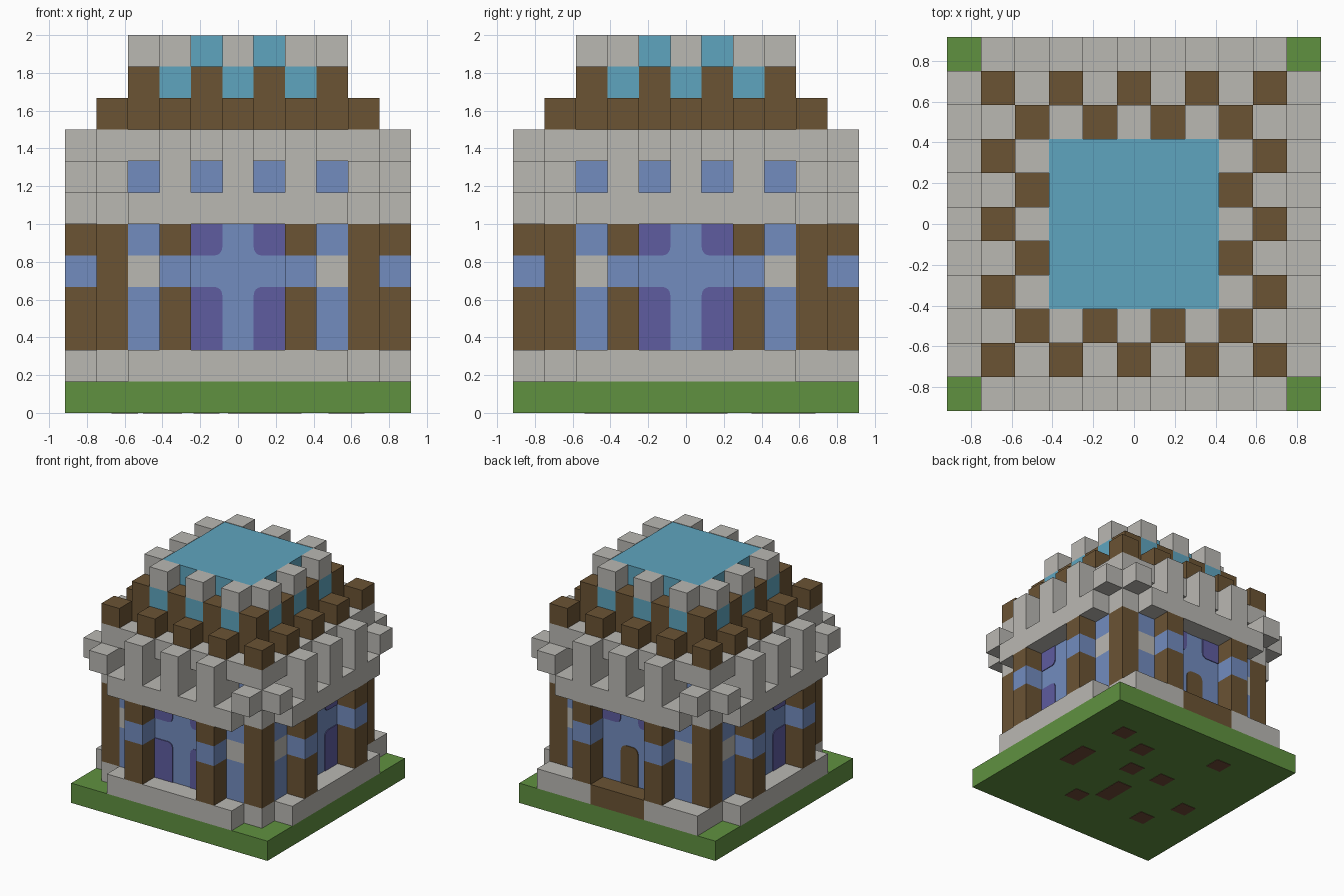
import bpy, bmesh, math
from mathutils import Matrix

old = bpy.data.objects.get("Cube")
if old:
    bpy.data.objects.remove(old)

U = 1 / 6  # one block


def material(name, r, g, b):
    m = bpy.data.materials.new(name)
    m.use_nodes = True
    m.diffuse_color = (r, g, b, 1)
    m.node_tree.nodes["Principled BSDF"].inputs["Base Color"].default_value = (r, g, b, 1)
    return m


STONE = material("pale stone", 0.49, 0.48, 0.45)
WOOD = material("brown wood", 0.147, 0.087, 0.034)
GRASS = material("grass green", 0.117, 0.283, 0.051)
GLASS = material("periwinkle glass", 0.17, 0.262, 0.521)
VIOLET = material("violet panel", 0.114, 0.107, 0.352)
WATER = material("pool blue", 0.114, 0.376, 0.521)
SOIL = material("red soil", 0.16, 0.07, 0.04)


def finish(name, bm, mat):
    bmesh.ops.recalc_face_normals(bm, faces=bm.faces)
    bm.transform(Matrix.Scale(U, 4))
    me = bpy.data.meshes.new(name)
    bm.to_mesh(me)
    bm.free()
    me.materials.append(mat)
    bpy.context.collection.objects.link(bpy.data.objects.new(name, me))


ALL = (0, 1, 2, 3)


def part(name, mat, boxes, turns=ALL):
    """Boxes in block units, repeated by quarter turns."""
    bm = bmesh.new()
    for t in turns:
        for x0, x1, y0, y1, z0, z1 in boxes:
            m = (Matrix.Rotation(t * math.pi / 2, 4, 'Z')
                 @ Matrix.Translation(((x0 + x1) / 2, (y0 + y1) / 2, (z0 + z1) / 2))
                 @ Matrix.Diagonal((x1 - x0, y1 - y0, z1 - z0, 1)))
            bmesh.ops.create_cube(bm, size=1, matrix=m)
    finish(name, bm, mat)


def row(columns, ring, z0, z1, depth=1):
    """Blocks on the front side of a square ring."""
    return [(i - .5, i + .5, -ring - .5, -ring - .5 + depth, z0, z1) for i in columns]


def square(half, z0, z1):
    return [(-half, half, -half, half, z0, z1)]


def panels(name, mat, rects, turns, radius):
    """Thin wall panels (x0, x1, z0, z1, rounded corner indices)."""
    bm = bmesh.new()
    for t in turns:
        for x0, x1, z0, z1, rounded in rects:
            vs = [bm.verts.new((x, -4.54, z)) for x, z in
                  ((x0, z0), (x1, z0), (x1, z1), (x0, z1))]
            before = set(bm.verts) - set(vs)
            f = bm.faces.new(vs)
            bmesh.ops.bevel(bm, geom=[vs[k] for k in rounded], offset=radius,
                            segments=4, profile=.5, affect='VERTICES')
            f = [g for g in bm.faces if not (set(g.verts) & before)]
            ext = bmesh.ops.extrude_face_region(bm, geom=f, use_keep_orig=True)
            new = [v for v in ext["geom"] if isinstance(v, bmesh.types.BMVert)]
            bmesh.ops.translate(bm, verts=new, vec=(0, .04, 0))
            bmesh.ops.rotate(bm, verts=[v for v in bm.verts if v not in before],
                             matrix=Matrix.Rotation(t * math.pi / 2, 3, 'Z'))
    finish(name, bm, mat)


EVEN = (-2, 0, 2)
ODD = (-3, -1, 1, 3)
ONCE = (0,)
NOT_BACK = (0, 1, 3)
BACK = (2,)

# Ground with soil patches underneath
part("ground", GRASS, square(5.5, 0, 1), ONCE)
spots = [(3.3, 3.2), (1.6, 2.5), (.8, .8), (-1, .9), (-2.2, 3.7),
         (1.2, -2.8), (-3.6, -.6), (-2.6, -2.5)]
patches = [(x - .42, x + .42, y - .42, y + .42, -.02, .01) for x, y in spots]
patches += [(x - .42, x + .42, y - .85, y + .85, -.02, .01)
            for x, y in ((3.6, .1), (.1, -1.4))]
part("soil_patches", SOIL, patches, ONCE)

# Plinth and doorstep
part("plinth", STONE, square(4.5, 1, 2), ONCE)
part("plinth_step", STONE, row(range(-3, 4), 5, 1, 2), NOT_BACK)
part("back_plinth_step", STONE, row((-4, -3, -2, 2, 3, 4), 5, 1, 2), BACK)
part("doorstep", WOOD, row((-1, 0, 1), 5, 1, 2), BACK)

# Walls
part("inner_core", GLASS, square(3.5, 2, 9), ONCE)
part("corner_post", WOOD, row((4,), 4, 2, 6))
part("pilaster", WOOD, row((-2, 2), 5, 2, 4, 2) + row((-2, 2), 5, 5, 6, 2))
part("pilaster_band", GLASS, row((-2, 2), 5, 4, 5, 2))
part("side_window", GLASS, row((-3, 3), 4, 2, 4) + row((-3, 3), 4, 5, 6))
part("side_window_block", STONE, row((-3, 3), 4, 4, 5))
part("centre_window", GLASS, row((-1, 0, 1), 4, 2, 6))
panels("upper_panel", VIOLET, [(-1.5, -.5, 5, 6, (1,)), (.5, 1.5, 5, 6, (0,))], ALL, .25)
panels("lower_panel", VIOLET, [(-1.5, -.5, 2, 4, (2,)), (.5, 1.5, 2, 4, (3,))], NOT_BACK, .25)
panels("back_door", WOOD, [(-.48, .48, 2, 3.95, (2, 3))], BACK, .3)

# Overhanging gallery and battlements
part("gallery_floor", STONE, square(4.5, 6, 7), ONCE)
part("gallery_ledge", STONE, row(range(-3, 4), 5, 6, 7))
part("battlement", STONE, row(EVEN, 5, 7, 9, 2))
part("battlement_corner", STONE, row((4,), 4, 7, 9))
part("corner_bracket", STONE, row((-4, 4), 5, 7, 8))
part("gallery_lintel", STONE, row(ODD, 4, 8, 9))

# Stepped roof
part("roof_step", WOOD, square(3.5, 9, 10), ONCE)
part("roof_lower_teeth", WOOD, row((-2, 0, 2, 4), 4, 9, 10))
part("roof_upper_teeth", WOOD, row((-1, 1, 3), 3, 10, 11))
part("roof_window", WATER, row(EVEN, 3, 10, 11))
part("roof_merlon", STONE, row(EVEN, 3, 11, 12))
part("roof_pool", WATER, square(2.5, 10, 11.98), ONCE)
